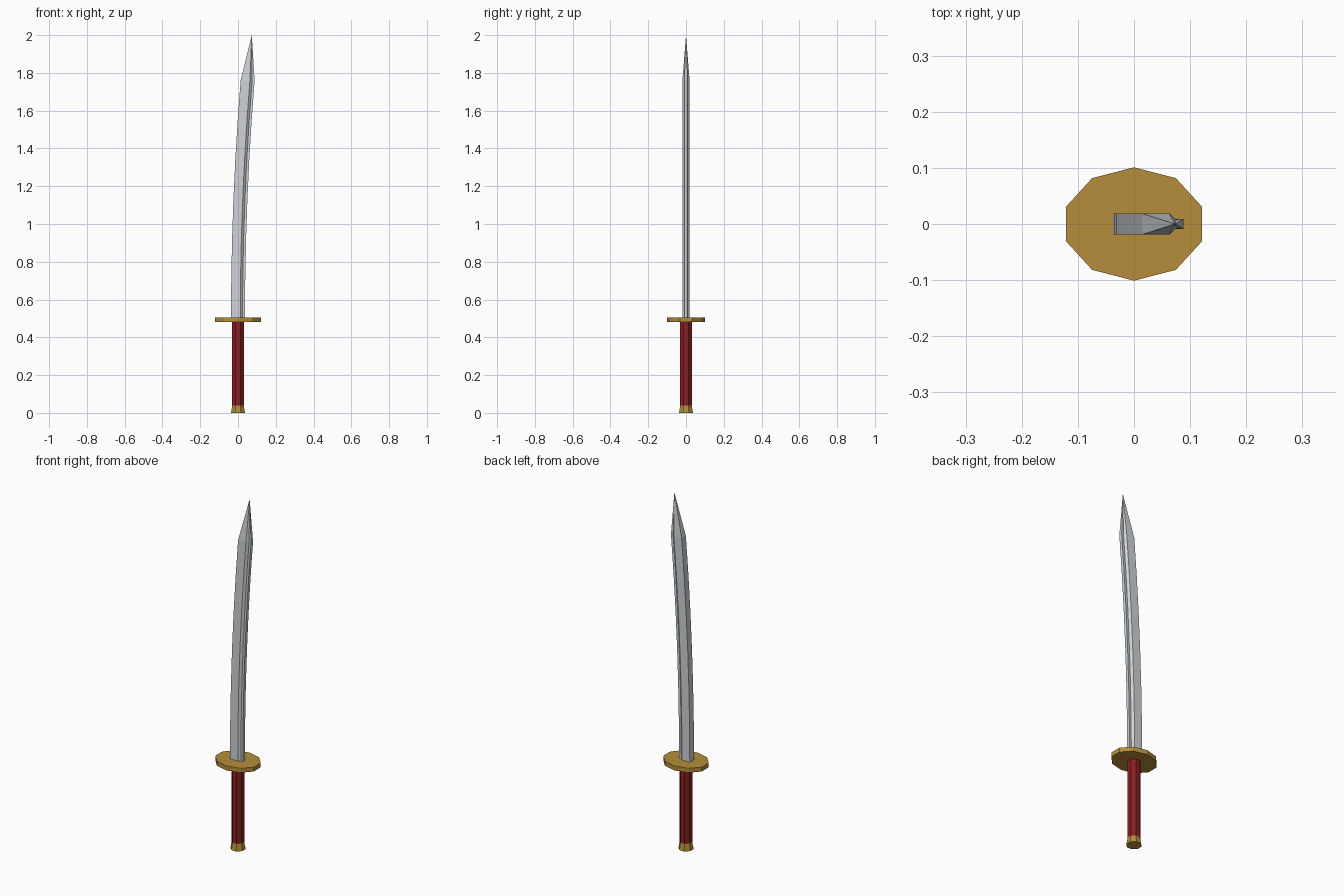
import bpy, bmesh, math

if "Cube" in bpy.data.objects:
    bpy.data.objects.remove(bpy.data.objects["Cube"])


def material(name, color):
    m = bpy.data.materials.new(name)
    m.diffuse_color = (*color, 1)
    m.use_nodes = True
    m.node_tree.nodes["Principled BSDF"].inputs["Base Color"].default_value = m.diffuse_color
    return m


steel = material("steel grey", (0.62, 0.65, 0.68))
gold = material("old gold", (0.46, 0.27, 0.042))
red = material("dark red", (0.25, 0.014, 0.014))


def loft(name, rings, mat, tip=None):
    """Skin a stack of closed rings, capped, optionally ending in a point."""
    bm = bmesh.new()
    loops = [[bm.verts.new(p) for p in ring] for ring in rings]
    n = len(loops[0])
    for a, b in zip(loops, loops[1:]):
        for i in range(n):
            j = (i + 1) % n
            bm.faces.new((a[i], a[j], b[j], b[i]))
    bm.faces.new(loops[0][::-1])
    last = loops[-1]
    if tip:
        t = bm.verts.new(tip)
        for i in range(n):
            bm.faces.new((last[i], last[(i + 1) % n], t))
    else:
        bm.faces.new(last)
    bmesh.ops.recalc_face_normals(bm, faces=bm.faces)
    mesh = bpy.data.meshes.new(name)
    bm.to_mesh(mesh)
    bm.free()
    mesh.materials.append(mat)
    obj = bpy.data.objects.new(name, mesh)
    bpy.context.collection.objects.link(obj)
    return obj


def oval(rx, ry, z, sides=8, turn=0.5):
    angles = [2 * math.pi * (i + turn) / sides for i in range(sides)]
    return [(rx * math.sin(a), ry * math.cos(a), z) for a in angles]


# Handle parts, bottom to top
loft("pommel", [oval(0.040, 0.040, 0), oval(0.033, 0.033, 0.04)], gold)
loft("grip", [oval(0.033, 0.033, 0.04), oval(0.033, 0.033, 0.482)], red)
loft("guard", [oval(0.127, 0.101, z, 10, 0) for z in (0.48, 0.505)], gold)

# Curved blade: thick spine, stepped down to a thin edge strip
half = [(-0.037, 0.019), (0.012, 0.019), (0.024, 0.008), (0.037, 0.009)]
section = half + [(x, -y) for x, y in reversed(half)]
rings = []
steps = 6
for k in range(steps + 1):
    t = k / steps
    bend = 0.051 * t * t
    rings.append([(x + bend, y, 0.5 + 1.26 * t) for x, y in section])
loft("blade", rings, steel, tip=(0.073, 0, 2.0))
